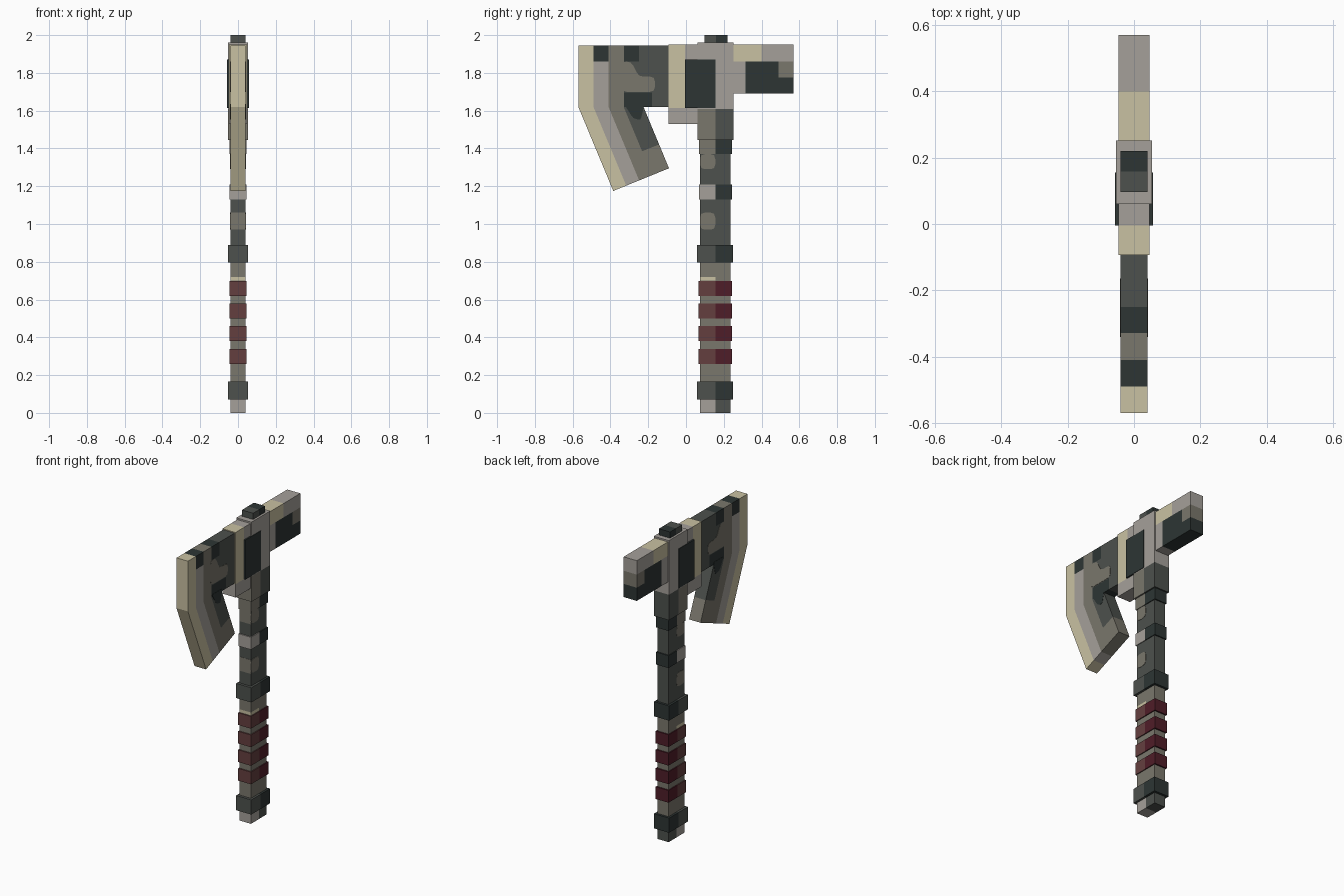
import bpy
import bmesh
from mathutils import Vector

cube = bpy.data.objects.get("Cube")
if cube:
    bpy.data.objects.remove(cube)

# Colours
PALETTE = {"tan": "c9c1a2", "pale_grey": "a5a09a", "taupe": "7a776c", "slate": "4d514d",
           "charcoal": "2d3534", "dull_red": "643f3f", "dark_red": "4f1d28"}


def linear(hexa):
    vals = [int(hexa[i:i + 2], 16) / 255 for i in (0, 2, 4)]
    return tuple(((v + 0.055) / 1.055) ** 2.4 for v in vals) + (1.0,)


NAMES = list(PALETTE)
MATS = []
for key, hexa in PALETTE.items():
    mat = bpy.data.materials.new(key)
    mat.use_nodes = True
    mat.diffuse_color = linear(hexa)
    bsdf = mat.node_tree.nodes["Principled BSDF"]
    bsdf.inputs["Base Color"].default_value = linear(hexa)
    bsdf.inputs["Roughness"].default_value = 0.9
    MATS.append(mat)


def prism(name, outline, x0, x1, rule, cuts=()):
    """Extrude a (y, z) outline from x0 to x1, cut it by planes, colour faces by rule(y, z)."""
    bm = bmesh.new()
    face = bm.faces.new([bm.verts.new((x0, y, z)) for y, z in outline])
    ext = bmesh.ops.extrude_face_region(bm, geom=[face])["geom"]
    bmesh.ops.translate(bm, vec=(x1 - x0, 0, 0),
                        verts=[v for v in ext if isinstance(v, bmesh.types.BMVert)])
    for (py, pz), (ny, nz) in cuts:
        geom = bm.verts[:] + bm.edges[:] + bm.faces[:]
        bmesh.ops.bisect_plane(bm, geom=geom, plane_co=(0, py, pz), plane_no=(0, ny, nz))
    bmesh.ops.recalc_face_normals(bm, faces=bm.faces[:])
    for f in bm.faces:
        c = f.calc_center_median()
        f.material_index = NAMES.index(rule(c.y, c.z))
    mesh = bpy.data.meshes.new(name)
    bm.to_mesh(mesh)
    bm.free()
    for mat in MATS:
        mesh.materials.append(mat)
    obj = bpy.data.objects.new(name, mesh)
    bpy.context.collection.objects.link(obj)
    return obj


def box(name, y0, y1, z0, z1, half, rule, ys=(), zs=()):
    cuts = [((y, 0), (1, 0)) for y in ys] + [((0, z), (0, 1)) for z in zs]
    return prism(name, [(y0, z0), (y1, z0), (y1, z1), (y0, z1)], -half, half, rule, cuts)


def rounded(points, r=0.025):
    out = []
    for i, p in enumerate(points):
        p = Vector(p)
        a = Vector(points[i - 1]) - p
        b = Vector(points[(i + 1) % len(points)]) - p
        a, b = (d.normalized() * min(r, d.length * 0.45) for d in (a, b))
        out += [p + a, p + (a + b) * 0.25, p + b]
    return out


def patch(name, points, half, colour, r=0.025):
    """Thin painted plate on both sides."""
    for side, s in (("left", 1), ("right", -1)):
        prism(f"{name}_{side}", rounded(points, r), s * (half - 0.002), s * (half + 0.0015),
              lambda y, z: colour)


MID = 0.155


def halves(front, back):
    return lambda y, z: front if y < MID else back


# Handle shaft, coloured in height zones: top of zone, front colour, back colour
ZONES = [(0.10, "pale_grey", "slate"), (0.70, "taupe", "taupe"), (0.72, "tan", "taupe"),
         (0.84, "taupe", "taupe"), (1.50, "slate", "slate")]


def shaft_rule(y, z):
    for top, front, back in ZONES:
        if z < top:
            return front if y < MID else back
    return "slate"


box("handle_shaft", 0.075, 0.235, 0, 1.5, 0.04, shaft_rule, [MID], [t for t, f, b in ZONES[:-1]])

# Camouflage marks wrapping the front of the shaft
for i, (z0, z1) in enumerate([(0.97, 1.06), (1.29, 1.37)]):
    patch(f"shaft_mark_{i}", [(0.075, z0), (MID, z0), (MID, z1), (0.075, z1)], 0.04, "taupe")
    box(f"shaft_front_mark_{i}", 0.0735, 0.078, z0, z1, 0.04, lambda y, z: "taupe")

# Collars, grip bands and rings
for name, z0, z1 in [("pommel_collar", 0.07, 0.165), ("grip_collar", 0.795, 0.89)]:
    box(name, 0.058, 0.25, z0, z1, 0.054, halves("slate", "charcoal"), [MID])
for i, z0 in enumerate([0.26, 0.38, 0.50, 0.62]):
    box(f"grip_band_{i}", 0.067, 0.244, z0, z0 + 0.079, 0.046, halves("dull_red", "dark_red"), [MID])
for name, z0, front in [("lower_ring", 1.13, "pale_grey"), ("upper_ring", 1.37, "taupe")]:
    box(name, 0.068, 0.243, z0, z0 + 0.08, 0.045, halves(front, "charcoal"), [MID])

# Head socket and top knob
box("head_socket", 0.06, 0.252, 1.445, 1.96, 0.054,
    lambda y, z: "pale_grey" if z > 1.61 else halves("taupe", "slate")(y, z), [MID], [1.61])
box("top_knob", 0.097, 0.22, 1.9, 2.0, 0.04, halves("slate", "charcoal"), [MID + 0.004])
box("socket_side_plate", -0.005, 0.155, 1.615, 1.87, 0.057, lambda y, z: "charcoal")

# Block joining blade to socket
box("blade_mount", -0.093, 0.08, 1.53, 1.95, 0.047,
    lambda y, z: "tan" if y < -0.005 and z > 1.615 else "pale_grey", [-0.005], [1.615])


# Rear hammer
def hammer_rule(y, z):
    if z > 1.86:
        return "tan" if y < 0.40 else "pale_grey"
    if y < 0.315:
        return "pale_grey"
    return "taupe" if y > 0.49 and z > 1.775 else "charcoal"


box("rear_hammer", 0.2, 0.57, 1.69, 1.95, 0.047, hammer_rule, [0.315, 0.40, 0.49], [1.86, 1.775])


# Upper blade
def upper_rule(y, z):
    if y < -0.49:
        return "tan"
    if y < -0.41:
        return "charcoal" if z > 1.86 else "pale_grey"
    if y < -0.328:
        return "taupe"
    if (y < -0.25 and z > 1.86) or (y < -0.18 and z < 1.695):
        return "charcoal"
    return "slate"


box("blade_upper", -0.57, -0.08, 1.62, 1.945, 0.041, upper_rule,
    [-0.49, -0.41, -0.328, -0.25, -0.18], [1.86, 1.695])
patch("blade_mark", [(-0.34, 1.70), (-0.165, 1.70), (-0.165, 1.78), (-0.25, 1.78),
                     (-0.29, 1.86), (-0.34, 1.86)], 0.041, "taupe")

# Swept lower blade, with stripes following its edge
SLOPE = 0.416


def lower_rule(y, z):
    u = y + 0.57 - (1.62 - z) * SLOPE
    if u < 0.08:
        return "tan"
    if u < 0.16:
        return "pale_grey"
    return "slate" if u > 0.24 and z - 0.4 * y > 1.478 else "taupe"


stripes = [((u - 0.57, 1.62), (1, SLOPE)) for u in (0.08, 0.16, 0.24)]
prism("blade_lower", [(-0.57, 1.62), (-0.225, 1.62), (-0.09, 1.295), (-0.385, 1.175)],
      -0.041, 0.041, lower_rule, stripes + [((-0.17, 1.41), (-0.4, 1))])
patch("blade_shadow_mark", [(-0.328, 1.635), (-0.22, 1.635), (-0.24, 1.55), (-0.28, 1.56)],
      0.041, "charcoal", 0.012)
